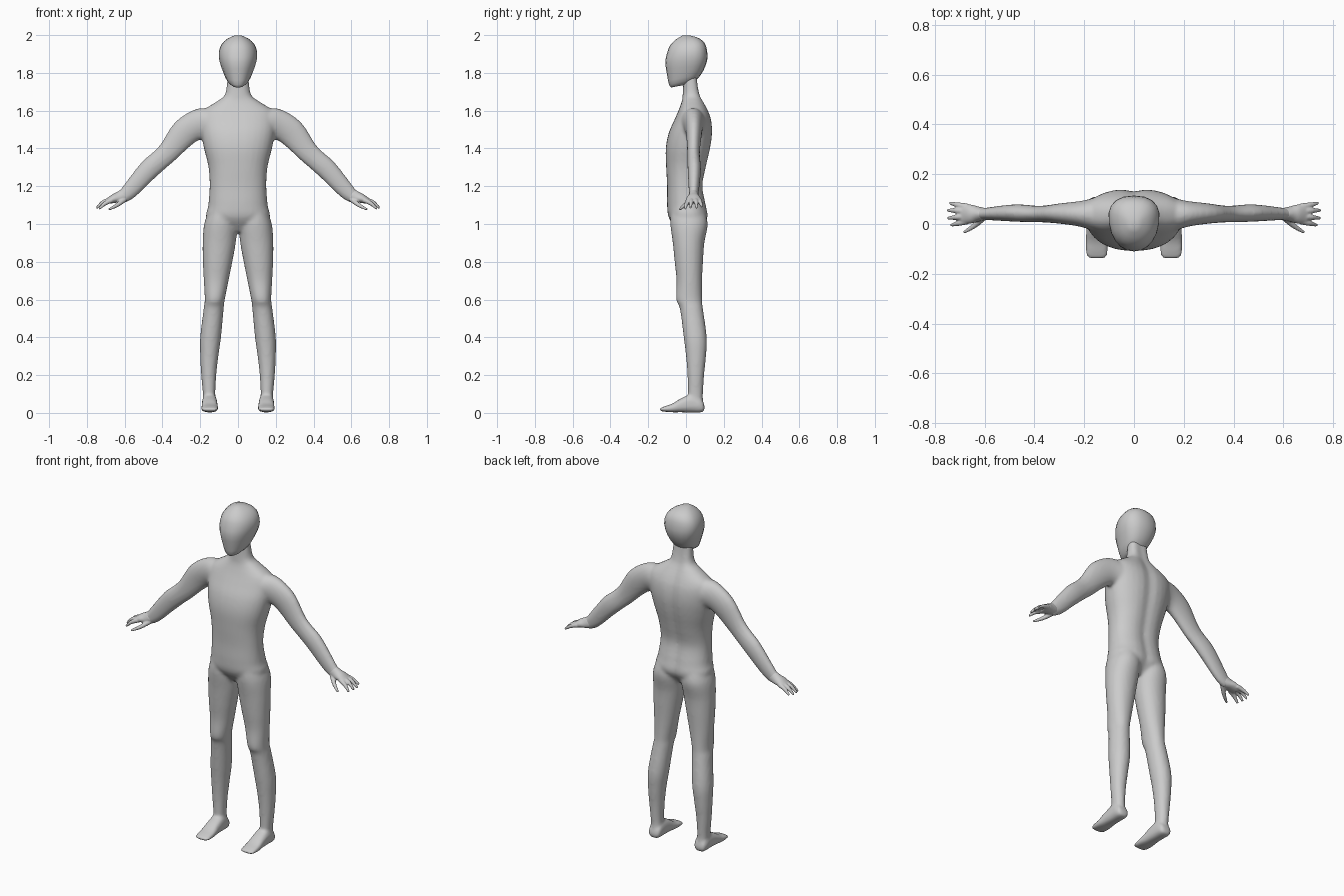
import bpy, bmesh, math
from mathutils import Vector

if "Cube" in bpy.data.objects:
    bpy.data.objects.remove(bpy.data.objects["Cube"])


def catmull(rows, steps):
    """Smoothly resample a list of number rows."""
    out = []
    for i in range(len(rows) - 1):
        a, b, c, d = rows[max(i - 1, 0)], rows[i], rows[i + 1], rows[min(i + 2, len(rows) - 1)]
        for k in range(steps):
            t = k / steps
            out.append([0.5 * (2 * q + (r - p) * t + (2 * p - 5 * q + 4 * r - s) * t * t
                               + (3 * q - p - 3 * r + s) * t ** 3)
                        for p, q, r, s in zip(a, b, c, d)])
    return out + [list(rows[-1])]


def loft(bm, rings, steps=4, sides=32, power=2.0, mirror=1, groove=0.0, taper=0.0):
    """Skin rings given as centre, half-axis u, half-axis v (9 numbers each)."""
    part = bmesh.new()
    loops = []
    for row in catmull(rings, steps):
        c, u, v = Vector(row[0:3]), Vector(row[3:6]), Vector(row[6:9])
        loop = []
        for k in range(sides):
            a = 2 * math.pi * k / sides
            ca, sa = math.cos(a), math.sin(a)
            ca = math.copysign(abs(ca) ** (2 / power), ca)
            sa = math.copysign(abs(sa) ** (2 / power), sa)
            p = c + u * (ca * (1 + taper * sa)) + v * sa
            if sa > 0:
                p.y -= groove * math.exp(-(p.x / 0.035) ** 2)
            loop.append(part.verts.new((p.x * mirror, p.y, p.z)))
        loops.append(loop)
    for a, b in zip(loops, loops[1:]):
        for k in range(sides):
            n = (k + 1) % sides
            part.faces.new((a[k], a[n], b[n], b[k]))
    part.faces.new(loops[0])
    part.faces.new(loops[-1])
    bmesh.ops.recalc_face_normals(part, faces=part.faces)
    tmp = bpy.data.meshes.new("tmp")
    part.to_mesh(tmp)
    part.free()
    bm.from_mesh(tmp)
    bpy.data.meshes.remove(tmp)


def upright(z, x0, x1, y0, y1):
    """Horizontal ring from its extents."""
    return ((x0 + x1) / 2, (y0 + y1) / 2, z, (x1 - x0) / 2, 0, 0, 0, (y1 - y0) / 2, 0)


def finish(bm, name, voxel=0, smooth=0):
    me = bpy.data.meshes.new(name)
    bm.to_mesh(me)
    bm.free()
    me.polygons.foreach_set("use_smooth", [True] * len(me.polygons))
    ob = bpy.data.objects.new(name, me)
    bpy.context.collection.objects.link(ob)
    if voxel:
        r = ob.modifiers.new("blend", 'REMESH')
        r.mode = 'VOXEL'
        r.voxel_size = voxel
        r.use_smooth_shade = True
        s = ob.modifiers.new("soften", 'SMOOTH')
        s.factor = 0.5
        s.iterations = smooth
    return ob


# Body: torso and neck
body = bmesh.new()
torso = [(0.96, .07, -.04, .07), (1.03, .165, -.09, .118), (1.1, .157, -.1, .11),
         (1.2, .15, -.1, .092), (1.3, .156, -.105, .11), (1.4, .18, -.107, .132),
         (1.48, .195, -.092, .142), (1.55, .2, -.062, .137), (1.6, .185, -.04, .12),
         (1.65, .11, -.022, .095), (1.68, .072, -.018, .082), (1.73, .06, -.015, .072),
         (1.8, .055, -.015, .065)]
loft(body, [upright(z, -w, w, a, b) for z, w, a, b in torso], power=2.3, groove=0.012)

# Legs, feet and arms, both sides
leg = [(1.08, .02, .15, -.08, .095), (1.0, .004, .179, -.083, .115), (.9, .012, .187, -.07, .097),
       (.8, .03, .186, -.06, .09), (.7, .05, .181, -.05, .085), (.6, .07, .176, -.052, .085),
       (.55, .076, .182, -.032, .09), (.4, .09, .2, -.012, .11), (.3, .104, .2, .0, .106),
       (.2, .115, .195, .008, .096), (.1, .12, .186, .01, .09), (.04, .115, .186, .01, .092)]
foot = [(.098, .125, .175, .012, .04), (.08, .113, .188, .002, .075), (.03, .11, .19, .002, .098),
        (-.03, .108, .192, .003, .075), (-.07, .105, .195, .003, .05),
        (-.11, .105, .195, .006, .036), (-.135, .11, .188, .01, .026), (-.141, .12, .178, .013, .022)]
# x, z, arm direction (degrees below level), half thickness, centre y, half depth
arm = [(.11, 1.52, 0, .085, .035, .085), (.2, 1.53, 12, .082, .04, .055),
       (.285, 1.482, 40, .075, .042, .042), (.375, 1.375, 50, .057, .04, .033),
       (.47, 1.29, 47, .055, .044, .035), (.56, 1.19, 46, .046, .042, .028),
       (.605, 1.147, 43, .037, .04, .024), (.63, 1.138, 38, .032, .04, .026)]


def limb_ring(x, z, deg, h, cy, hy):
    a = math.radians(deg)
    return (x, cy, z, h * math.sin(a), 0, h * math.cos(a), 0, hy, 0)


for m in (-1, 1):
    loft(body, [upright(*r) for r in leg], mirror=m, power=2.1)
    loft(body, [((a + b) / 2, y, (c + d) / 2, (b - a) / 2, 0, 0, 0, 0, (d - c) / 2)
                for y, a, b, c, d in foot], mirror=m, power=2.6)
    loft(body, [limb_ring(*r) for r in arm], mirror=m)
finish(body, "body", 0.009, 6)

# Hands: palm, four fingers, thumb
palm = [(.595, 1.156, 43, .036, .04, .023), (.625, 1.142, 38, .032, .04, .03),
        (.655, 1.134, 32, .025, .04, .038), (.69, 1.12, 32, .015, .041, .04)]
fingers = [((.67, .012, 1.125), (.705, .003, 1.108), (.735, -.005, 1.08)),
           ((.68, .032, 1.127), (.715, .027, 1.115), (.748, .023, 1.085)),
           ((.68, .052, 1.127), (.715, .054, 1.115), (.75, .055, 1.085)),
           ((.67, .069, 1.127), (.705, .076, 1.115), (.74, .084, 1.092)),
           ((.6, .03, 1.13), (.64, -.006, 1.1), (.683, -.034, 1.077))]
for m, side in ((-1, "right"), (1, "left")):
    hand = bmesh.new()
    loft(hand, [limb_ring(*r) for r in palm], mirror=m)
    for pts in fingers:
        d = (Vector(pts[2]) - Vector(pts[0])).normalized()
        u = d.cross(Vector((0, 1, 0))).normalized()
        v = d.cross(u)
        loft(hand, [(*p, *(u * r), *(v * r)) for p, r in zip(pts, (.014, .011, .006))],
             sides=12, mirror=m)
    finish(hand, "hand_" + side, 0.004, 3)

# Head: faceted shell, narrow at the chin
head = bmesh.new()
# z at middle, half width, front y, back y, rise from front to back
shell = [(1.733, .03, -.078, .03, .01), (1.755, .056, -.09, .065, .018), (1.8, .077, -.1, .092, .012),
         (1.86, .097, -.11, .112, .005), (1.91, .1, -.1, .112, .004), (1.95, .085, -.085, .1, .006),
         (1.98, .055, -.055, .068, .004), (1.998, .018, -.018, .022, 0)]
loft(head, [(0, (a + b) / 2, z, w, 0, 0, 0, (b - a) / 2, rise) for z, w, a, b, rise in shell],
     steps=2, sides=20, power=2.35, taper=0.15)
finish(head, "head")
